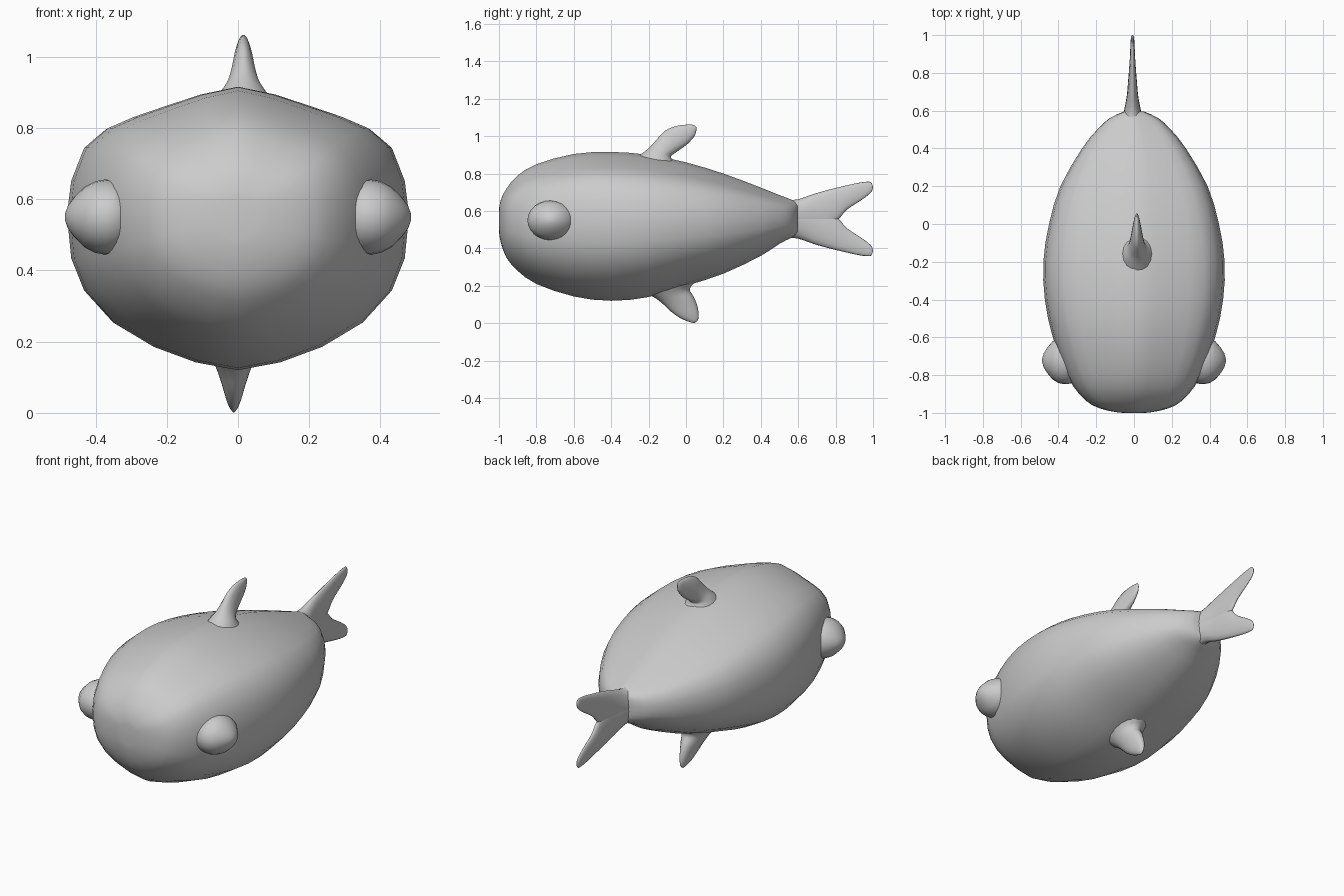
import bpy, bmesh, math
from mathutils import Vector

if "Cube" in bpy.data.objects:
    bpy.data.objects.remove(bpy.data.objects["Cube"])


def smooth_rows(rows, steps=3):
    """Catmull-Rom interpolation through rows of numbers."""
    out = []
    for i in range(len(rows) - 1):
        a, b, c, d = (rows[max(i - 1, 0)], rows[i], rows[i + 1],
                      rows[min(i + 2, len(rows) - 1)])
        for s in range(steps):
            t = s / steps
            out.append([0.5 * (2 * q + (r - p) * t + (2 * p - 5 * q + 4 * r - w) * t * t
                               + (3 * q - p - 3 * r + w) * t ** 3)
                        for p, q, r, w in zip(a, b, c, d)])
    out.append(list(rows[-1]))
    return out


def loft(name, rings):
    """Skin closed rings of points and cap both ends."""
    bm = bmesh.new()
    vr = [[bm.verts.new(p) for p in ring] for ring in rings]
    n = len(vr[0])
    for a, b in zip(vr, vr[1:]):
        for i in range(n):
            j = (i + 1) % n
            bm.faces.new((a[i], a[j], b[j], b[i]))
    bm.faces.new(vr[0])
    bm.faces.new(vr[-1])
    bmesh.ops.recalc_face_normals(bm, faces=bm.faces)
    mesh = bpy.data.meshes.new(name)
    bm.to_mesh(mesh)
    bm.free()
    mesh.shade_smooth()
    ob = bpy.data.objects.new(name, mesh)
    bpy.context.collection.objects.link(ob)
    return ob


def fin(name, rows, x=0.0, sides=16):
    """Rows: leading edge y, z, trailing edge y, z, half thickness."""
    rings = []
    for y0, z0, y1, z1, h in smooth_rows(rows):
        a, b = Vector((x, y0, z0)), Vector((x, y1, z1))
        mid, half = (a + b) / 2, (b - a) / 2
        rings.append([mid + half * math.cos(t) + Vector((h * math.sin(t), 0, 0))
                      for t in (2 * math.pi * k / sides for k in range(sides))])
    return loft(name, rings)


# Body: unit half section, widest at the middle
half = [(0, 1), (.22, .94), (.43, .85), (.62, .765), (.77, .68), (.90, .53), (.975, .27),
        (1, 0), (.975, -.28), (.9, -.49), (.73, -.70), (.5, -.85), (.25, -.95), (0, -1)]
section = half + [(-x, z) for x, z in half[-2:0:-1]]
# y, half width, top, bottom
body_rows = [(-1.0, .06, .61, .49), (-.99, .13, .66, .43), (-.96, .22, .72, .35),
             (-.9, .29, .79, .28), (-.8, .355, .85, .21), (-.6, .43, .905, .143),
             (-.4, .472, .916, .12), (-.2, .48, .90, .14), (0, .45, .86, .20),
             (.2, .39, .80, .265), (.4, .275, .725, .36), (.5, .195, .685, .425),
             (.56, .13, .662, .455), (.595, .055, .645, .475)]
rings = []
for y, w, top, bot in smooth_rows(body_rows, 2):
    rings.append([(w * u, y, .555 + v * (top - .555 if v > 0 else .555 - bot))
                  for u, v in section])
loft("body", rings)

# Forked tail: upper lobe, then its mirror image
lobe = [(.54, .658, .54, .475, .06), (.60, .663, .60, .478, .045), (.68, .69, .68, .49, .03),
        (.76, .713, .76, .515, .023), (.83, .73, .815, .555, .018), (.90, .746, .86, .607, .014),
        (.95, .755, .94, .66, .011), (.985, .756, .99, .70, .008), (.995, .745, 1.0, .73, .003)]
fin("tail_upper_lobe", lobe, -.008)
fin("tail_lower_lobe", [(a, 1.115 - b, c, 1.115 - d, h) for a, b, c, d, h in lobe], -.008)

# Back fin, flaring into the body
fin("back_fin", [(-.28, .875, -.04, .835, .09), (-.225, .915, -.08, .885, .065),
                 (-.185, .95, -.065, .905, .046), (-.15, .99, -.03, .93, .035),
                 (-.11, 1.03, .01, .96, .027), (-.05, 1.055, .045, 1.0, .018),
                 (.015, 1.062, .055, 1.03, .010), (.045, 1.06, .055, 1.05, .003)], .015)

# Belly fin
fin("belly_fin", [(-.23, .17, .06, .23, .09), (-.165, .135, .02, .185, .065),
                  (-.12, .10, .042, .14, .047), (-.08, .062, .06, .095, .033),
                  (-.03, .027, .067, .055, .022), (.02, .006, .066, .025, .011),
                  (.045, .001, .06, .012, .003)], -.012)

# Eyes: blunt domes turned about the x axis
dome = [(.31, .96), (.37, 1), (.40, .95), (.43, .81), (.46, .53), (.478, .30), (.486, .08)]
for side, label in ((-1, "left_eye"), (1, "right_eye")):
    loft(label, [[(side * x, -.722 + .126 * r * math.cos(t), .55 + .106 * r * math.sin(t))
                  for t in (2 * math.pi * k / 24 for k in range(24))] for x, r in dome])
